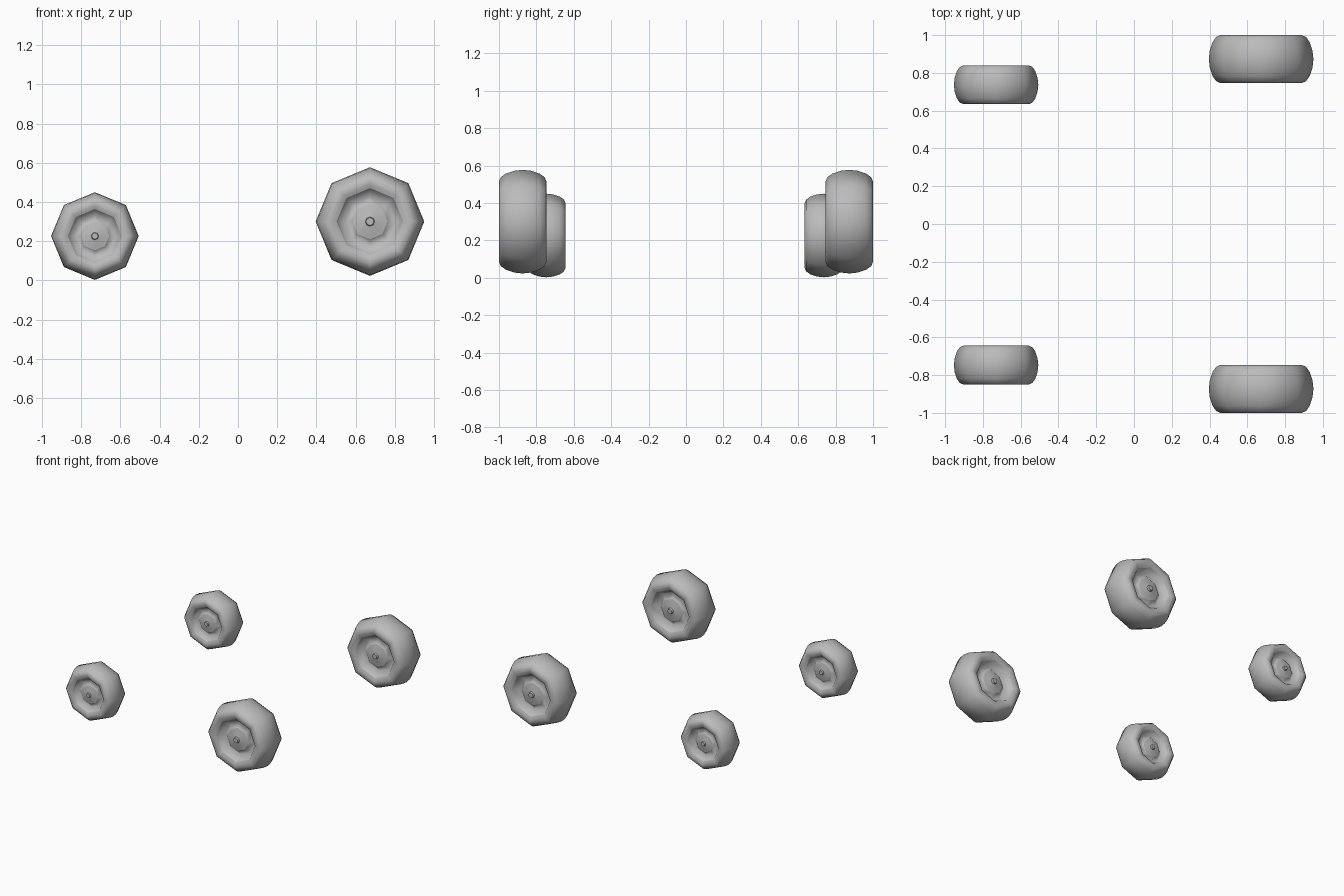
import bpy, bmesh, math
from mathutils import Matrix

cube = bpy.data.objects.get("Cube")
if cube:
    bpy.data.objects.remove(cube, do_unlink=True)

# Single grey material
grey = bpy.data.materials.new("plain grey")
grey.use_nodes = True
colour = (0.5, 0.5, 0.5, 1)
grey.diffuse_color = colour
grey.node_tree.nodes["Principled BSDF"].inputs["Base Color"].default_value = colour

SIDES = 8
# Half cross-section (radius, axial offset) from tread centre to axle pin
HALF = [(0.277, 0.0), (0.272, 0.045), (0.257, 0.09), (0.238, 0.117),
        (0.215, 0.127), (0.192, 0.125), (0.17, 0.115),
        (0.13, 0.06), (0.09, 0.09), (0.024, 0.104), (0.02, 0.118)]
CREASES = (6, 8, 9, 10)  # lip, hub edge, pin base, pin tip


def wheel(name, scale, x, y, z):
    bm = bmesh.new()

    def ring(radius, offset):
        return [bm.verts.new((radius * math.sin(math.tau * i / SIDES), offset,
                              radius * math.cos(math.tau * i / SIDES)))
                for i in range(SIDES)]

    tread = ring(*HALF[0])
    # Front and back halves share the tread centre ring
    for side in (-1, 1):
        rings = [tread] + [ring(r, side * o) for r, o in HALF[1:]]
        for a, b in zip(rings, rings[1:]):
            for i in range(SIDES):
                j = (i + 1) % SIDES
                bm.faces.new((a[i], a[j], b[j], b[i]))
        bm.faces.new(rings[-1])
        for k in CREASES:
            for i in range(SIDES):
                edge = bm.edges.get((rings[k][i], rings[k][(i + 1) % SIDES]))
                edge.smooth = False
    bmesh.ops.recalc_face_normals(bm, faces=bm.faces)
    bmesh.ops.transform(bm, matrix=Matrix.Scale(scale, 4), verts=bm.verts)
    for face in bm.faces:
        face.smooth = True
    mesh = bpy.data.meshes.new(name)
    bm.to_mesh(mesh)
    bm.free()
    mesh.materials.append(grey)
    obj = bpy.data.objects.new(name, mesh)
    obj.location = (x, y, z)
    bpy.context.collection.objects.link(obj)


# Small pair and large pair
wheel("small_wheel_front", 0.807, -0.73, -0.747, 0.226)
wheel("small_wheel_back", 0.807, -0.73, 0.737, 0.226)
wheel("large_wheel_front", 1.0, 0.673, -0.873, 0.3)
wheel("large_wheel_back", 1.0, 0.673, 0.873, 0.3)
